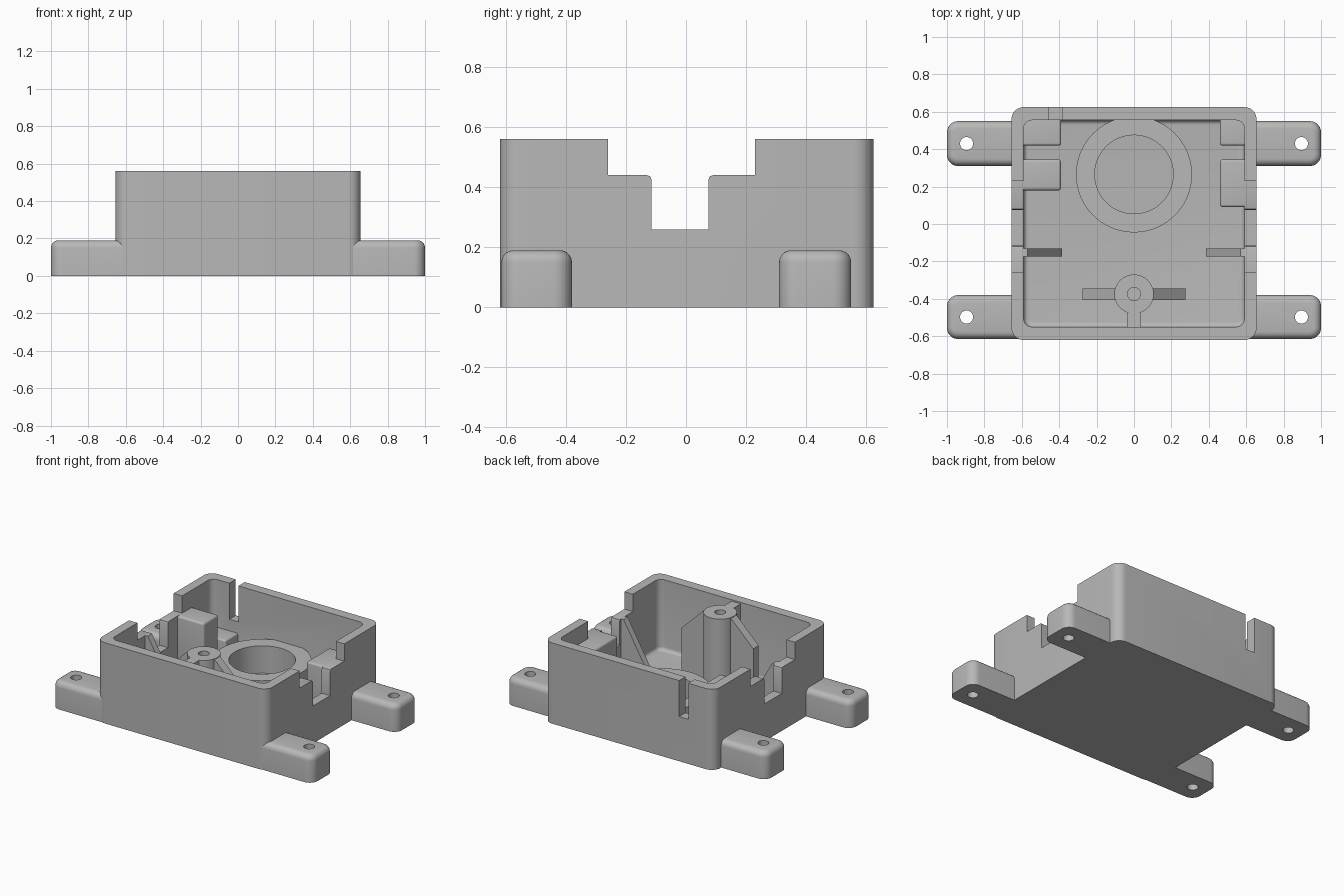
import bpy, bmesh, math
from mathutils import Vector

if "Cube" in bpy.data.objects:
    bpy.data.objects.remove(bpy.data.objects["Cube"], do_unlink=True)

GREY = (0.48, 0.48, 0.48, 1)
grey = bpy.data.materials.new("plain grey")
grey.use_nodes = True
grey.diffuse_color = GREY
grey.node_tree.nodes["Principled BSDF"].inputs["Base Color"].default_value = GREY

WALL_TOP = 0.56
FLOOR = 0.07
LEDGE = 0.44


def rounded(x0, x1, y0, y1, r, left=True):
    """Rectangle outline with rounded corners, optionally only on the x1 end."""
    pts = []
    corners = [(x1, y1, 0), (x0, y1, 1), (x0, y0, 2), (x1, y0, 3)]
    for x, y, q in corners:
        if q in (1, 2) and not left:
            pts.append((x, y))
            continue
        cx = x - r if x == x1 else x + r
        cy = y - r if y == y1 else y + r
        for i in range(9):
            a = (q + i / 8) * math.pi / 2
            pts.append((cx + r * math.cos(a), cy + r * math.sin(a)))
    return pts


def circle(x, y, r, n=64):
    return [(x + r * math.cos(i * math.tau / n), y + r * math.sin(i * math.tau / n))
            for i in range(n)]


def prism(name, outline, lo, hi, axis="z", bevel=0, pick=None):
    """Extrude an outline along an axis, then bevel the edges that pick accepts."""
    place = {"x": lambda a, b, c: (c, a, b),
             "y": lambda a, b, c: (a, c, b),
             "z": lambda a, b, c: (a, b, c)}[axis]
    bm = bmesh.new()
    face = bm.faces.new([bm.verts.new(place(a, b, lo)) for a, b in outline])
    ext = bmesh.ops.extrude_face_region(bm, geom=[face])
    moved = [v for v in ext["geom"] if isinstance(v, bmesh.types.BMVert)]
    bmesh.ops.translate(bm, verts=moved, vec=Vector(place(0, 0, hi - lo)))
    bmesh.ops.recalc_face_normals(bm, faces=bm.faces)
    if bevel:
        edges = [e for e in bm.edges if pick is None or pick(e)]
        bmesh.ops.bevel(bm, geom=edges, offset=bevel, segments=5, profile=0.5,
                        affect="EDGES", clamp_overlap=True)
    mesh = bpy.data.meshes.new(name)
    bm.to_mesh(mesh)
    bm.free()
    mesh.materials.append(grey)
    ob = bpy.data.objects.new(name, mesh)
    bpy.context.collection.objects.link(ob)
    return ob


def box(name, x0, x1, y0, y1, z0, z1, bevel=0):
    return prism(name, [(x0, y0), (x1, y0), (x1, y1), (x0, y1)], z0, z1, bevel=bevel)


def select(ob):
    bpy.ops.object.select_all(action="DESELECT")
    ob.select_set(True)
    bpy.context.view_layer.objects.active = ob


def cut(ob, *cutters):
    """Subtract the cutters for good and remove them."""
    for c in cutters:
        mod = ob.modifiers.new("cut", "BOOLEAN")
        mod.operation = "DIFFERENCE"
        mod.solver = "EXACT"
        mod.object = c
        select(ob)
        bpy.ops.object.modifier_apply(modifier=mod.name)
        bpy.data.objects.remove(c, do_unlink=True)


parts = []

# Open housing with stepped side openings and a cable slot in the back wall
housing = prism("housing", rounded(-0.655, 0.655, -0.62, 0.625, 0.065), 0, WALL_TOP)
cavity = prism("cavity_cutter", rounded(-0.59, 0.59, -0.55, 0.555, 0.045), FLOOR, 0.8,
               bevel=0.025, pick=lambda e: all(v.co.z < FLOOR + 0.001 for v in e.verts))
notch = prism("side_opening_cutter",
              [(-0.26, 0.7), (-0.26, LEDGE), (-0.13, LEDGE), (-0.119, 0.436), (-0.115, 0.425),
               (-0.115, 0.26), (0.075, 0.26), (0.075, 0.425), (0.079, 0.436), (0.09, LEDGE),
               (0.23, LEDGE), (0.23, 0.7)], -0.8, 0.8, axis="x")
slot = box("slot_cutter", -0.455, -0.385, 0.5, 0.7, 0.31, 0.8)
cut(housing, cavity, notch, slot)
parts.append(housing)

# Four mounting feet with screw holes
for side, s in (("left", 1), ("right", -1)):
    for end, y0, y1 in (("front", -0.615, -0.38), ("back", 0.31, 0.55)):
        outline = [(s * x, y) for x, y in rounded(0.6, 1.0, y0, y1, 0.06, left=False)]
        foot = prism(f"{end}_{side}_foot", outline, 0, 0.19, bevel=0.04,
                     pick=lambda e: all(v.co.z > 0.18 for v in e.verts)
                     and abs(e.verts[0].co.x + e.verts[1].co.x) > 1.21)
        cut(foot, prism("hole_cutter", circle(s * 0.895, (y0 + y1) / 2, 0.035, 32), -0.1, 0.3))
        parts.append(foot)

# Round seat on the floor
seat = prism("round_seat", circle(0, 0.265, 0.31, 96), 0.04, 0.26)
cut(seat, prism("bore_cutter", circle(0, 0.265, 0.21, 96), 0, 0.4))
parts.append(seat)

# Screw post with its web and two sloped wings
post = prism("screw_post", circle(0, -0.375, 0.105), 0.04, 0.55)
cut(post, prism("post_hole_cutter", circle(0, -0.375, 0.035, 32), 0.2, 0.7))
parts.append(post)
parts.append(box("post_web", -0.035, 0.035, -0.56, -0.475, 0.04, 0.55))
for side, s in (("left", 1), ("right", -1)):
    wing = [(0.09, 0.04), (0.275, 0.04), (0.275, 0.38), (0.1, 0.55), (0.09, 0.55)]
    parts.append(prism(f"{side}_post_wing", [(s * x, z) for x, z in wing],
                       -0.405, -0.345, axis="y"))
    # Sloped wall ribs
    rib = [(0.6, 0.04), (0.385, 0.04), (0.385, 0.12), (0.57, LEDGE), (0.6, LEDGE)]
    parts.append(prism(f"{side}_wall_rib", [(s * x, z) for x, z in rib],
                       -0.175, -0.13, axis="y"))

# Support blocks against the side walls
parts.append(box("right_tall_block", -0.62, -0.39, 0.18, 0.345, 0.04, LEDGE, 0.015))
parts.append(box("right_low_block", -0.62, -0.39, 0.42, 0.58, 0.04, 0.23, 0.012))
parts.append(box("left_tall_block", 0.46, 0.62, 0.09, 0.345, 0.04, LEDGE, 0.015))
parts.append(box("left_low_block", 0.46, 0.62, 0.42, 0.58, 0.04, 0.23, 0.012))

for ob in parts:
    select(ob)
    bpy.ops.object.shade_smooth_by_angle(angle=math.radians(30))
bpy.ops.object.select_all(action="DESELECT")
